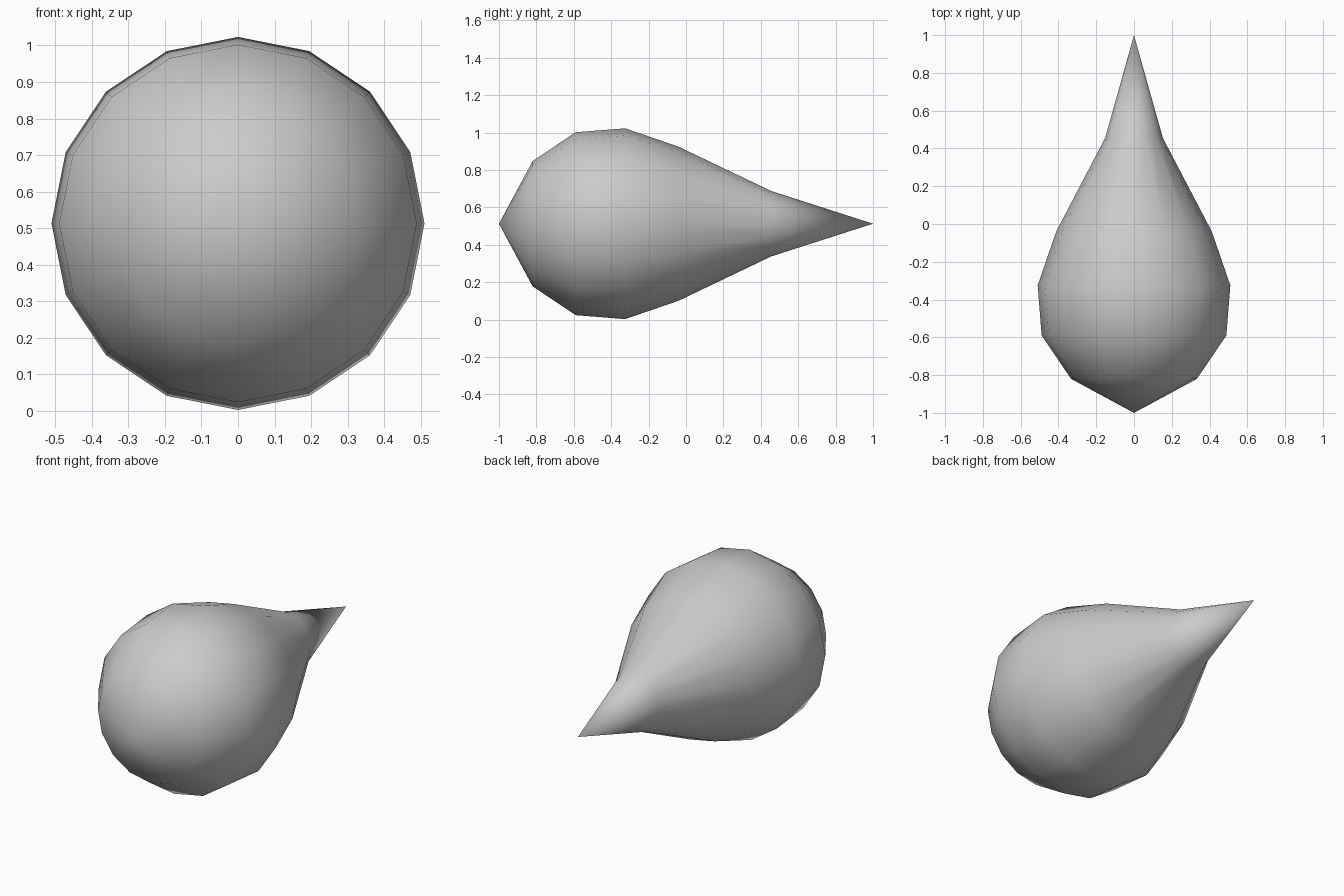
import bpy, bmesh
from math import sin, cos, pi

if "Cube" in bpy.data.objects:
    bpy.data.objects.remove(bpy.data.objects["Cube"])

SIDES = 16
CENTRE_Z = 0.513
# rings along the drop: y, half width, half height
RINGS = [(-0.82, 0.333, 0.335), (-0.59, 0.489, 0.489), (-0.325, 0.51, 0.51),
         (-0.04, 0.412, 0.412), (0.455, 0.153, 0.175)]

bm = bmesh.new()


def ring(y, rx, rz):
    return [bm.verts.new((rx * sin(2 * pi * i / SIDES), y,
                          CENTRE_Z + rz * cos(2 * pi * i / SIDES)))
            for i in range(SIDES)]


rings = [ring(*r) for r in RINGS]
nose = bm.verts.new((0, -1, CENTRE_Z))
tip = bm.verts.new((0, 1, CENTRE_Z))

# side walls and the two pointed ends
for i in range(SIDES):
    j = (i + 1) % SIDES
    for a, b in zip(rings, rings[1:]):
        bm.faces.new((a[i], a[j], b[j], b[i]))
    bm.faces.new((nose, rings[0][j], rings[0][i]))
    bm.faces.new((tip, rings[-1][i], rings[-1][j]))

bmesh.ops.recalc_face_normals(bm, faces=bm.faces)
for f in bm.faces:
    f.smooth = True

mesh = bpy.data.meshes.new("teardrop")
bm.to_mesh(mesh)
bm.free()
bpy.context.collection.objects.link(bpy.data.objects.new("teardrop", mesh))
